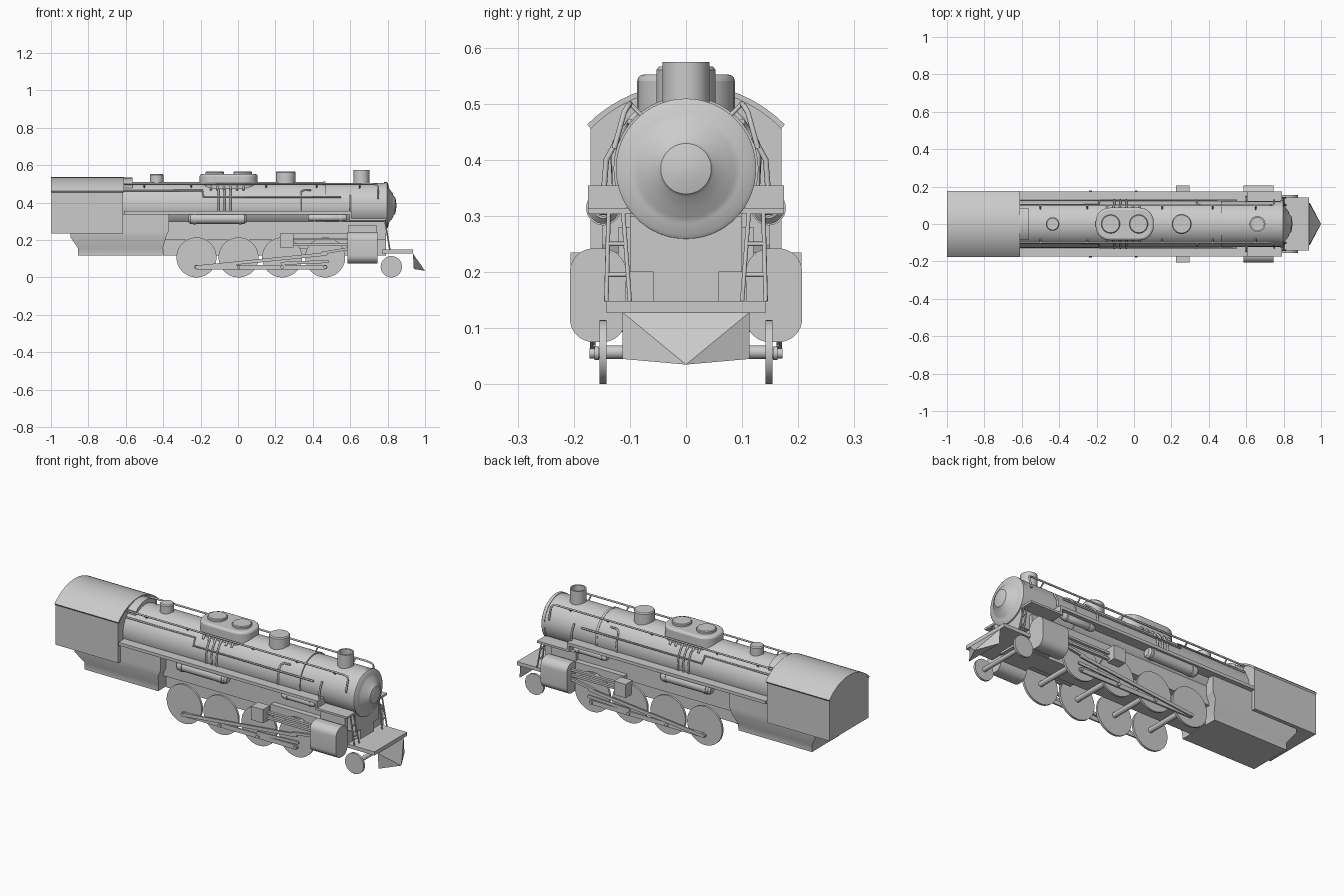
import bpy, bmesh, math
from mathutils import Vector, Matrix

if "Cube" in bpy.data.objects:
    bpy.data.objects.remove(bpy.data.objects["Cube"])

AXES = {'x': Matrix(((0, 0, 1), (1, 0, 0), (0, 1, 0))),
        'y': Matrix(((1, 0, 0), (0, 0, 1), (0, 1, 0))),
        'z': Matrix.Identity(3)}


def finish(name, bm):
    bmesh.ops.recalc_face_normals(bm, faces=bm.faces[:])
    me = bpy.data.meshes.new(name)
    bm.to_mesh(me)
    bm.free()
    ob = bpy.data.objects.new(name, me)
    bpy.context.collection.objects.link(ob)
    bpy.ops.object.select_all(action='DESELECT')
    ob.select_set(True)
    bpy.context.view_layer.objects.active = ob
    bpy.ops.object.shade_smooth_by_angle(angle=math.radians(35))
    return ob


def box(name, x, y, z, axis=None, r=0.0):
    """Box from min/max pairs; edges along `axis` are rounded by r."""
    bm = bmesh.new()
    bmesh.ops.create_cube(bm, size=1)
    for v in bm.verts:
        v.co = [(a + b) / 2 + c * (b - a) for (a, b), c in zip((x, y, z), v.co)]
    if axis:
        i = 'xyz'.index(axis)
        edges = [e for e in bm.edges
                 if abs(e.verts[0].co[i] - e.verts[1].co[i]) > 1e-5]
        bmesh.ops.bevel(bm, geom=edges, offset=r, segments=8, profile=0.5, affect='EDGES')
    return finish(name, bm)


def loft(name, rings):
    """Skin closed rings of points, capping both ends."""
    bm = bmesh.new()
    vs = [[bm.verts.new(p) for p in ring] for ring in rings]
    n = len(vs[0])
    for a, b in zip(vs, vs[1:]):
        for i in range(n):
            bm.faces.new((a[i], a[(i + 1) % n], b[(i + 1) % n], b[i]))
    bm.faces.new(vs[0])
    bm.faces.new(vs[-1])
    return finish(name, bm)


def lathe(name, axis, origin, profile, n=48):
    """Turn (distance, radius) points about an axis."""
    m, o = AXES[axis], Vector(origin)
    rings = [[o + m @ Vector((r * math.cos(2 * math.pi * i / n),
                              r * math.sin(2 * math.pi * i / n), d)) for i in range(n)]
             for d, r in profile]
    return loft(name, rings)


def pipe(name, pts, r=0.005):
    cu = bpy.data.curves.new(name, 'CURVE')
    cu.dimensions = '3D'
    cu.bevel_depth, cu.bevel_resolution, cu.use_fill_caps = r, 2, True
    sp = cu.splines.new('POLY')
    sp.points.add(len(pts) - 1)
    for p, c in zip(sp.points, pts):
        p.co = (*c, 1)
    ob = bpy.data.objects.new(name, cu)
    bpy.context.collection.objects.link(ob)


def rod(name, a, b, y, w, h):
    """Flat bar with rounded ends between two (x, z) points."""
    a, b = Vector(a), Vector(b)
    t = math.atan2(b.y - a.y, b.x - a.x)
    pts = []
    for c, start in ((b, -90), (a, 90)):
        for k in range(9):
            g = t + math.radians(start + k * 22.5)
            pts.append((c.x + h * math.cos(g), c.y + h * math.sin(g)))
    loft(name, [[(px, yy, pz) for px, pz in pts] for yy in (y - w, y + w)])


CZ = 0.384   # boiler axis height


def hug(deg, r=0.131):
    """(y, z) on the boiler at an angle up from horizontal."""
    return r * math.cos(math.radians(deg)), CZ + r * math.sin(math.radians(deg))


# Boiler, smokebox and domed front
lathe('boiler', 'x', (0, 0, CZ), [(-0.62, .127), (0.465, .127)], 64)
lathe('smokebox', 'x', (0, 0, CZ), [(0.46, .122), (0.78, .122), (0.78, .125), (0.797, .125), (0.802, .118),
      (0.806, .098), (0.81, .087), (0.825, .07), (0.833, .05), (0.84, .045), (0.845, .025), (0.847, .005)], 64)
lathe('boiler_band', 'x', (0, 0, CZ), [(0.455, .129), (0.468, .129)], 64)

# Cab with arched roof
def arch(half, eave, peak, n=16):
    s = peak - eave
    R = (half * half + s * s) / (2 * s)
    m = math.asin(half / R)
    return [(R * math.sin(m - 2 * m * i / n), peak - R + R * math.cos(m - 2 * m * i / n))
            for i in range(n + 1)]

walls = [(-.17, .235), (.17, .235)] + arch(.17, .458, .527)
loft('cab', [[(x, y, z) for y, z in walls] for x in (-0.998, -0.615)])
roof = arch(.176, .463, .536) + [(y, z) for y, z in reversed(arch(.17, .455, .527))]
loft('cab_roof', [[(x, y, z) for y, z in roof] for x in (-1.0, -0.61)])
saddle = [(-.085, .45), (.085, .45)] + arch(.085, .50, .533)
loft('turret_cover', [[(x, y, z) for y, z in saddle] for x in (-0.62, -0.565)])

# Firebox and ash pan, tapering in below the cab
def rect(x0, x1, h, z):
    return [(x0, -h, z), (x1, -h, z), (x1, h, z), (x0, h, z)]

loft('firebox', [rect(-0.855, -0.405, .12, .117), rect(-0.855, -0.402, .12, .155),
                 rect(-0.895, -0.385, .15, .215), rect(-0.895, -0.37, .15, .25)])
box('firebox_side', (-0.62, -0.37), (-.15, .15), (.25, .34))

# Frame and cylinder saddle
box('frame_lower', (-0.4, 0.79), (-.058, .058), (.117, .25))
box('frame_upper', (-0.4, 0.79), (-.1, .1), (.2, .30))
box('cylinder_saddle', (0.59, 0.74), (-.12, .12), (.12, .28))

# Stack, domes
lathe('stack', 'z', (0.66, 0, 0), [(.48, .042), (.574, .042), (.574, .034), (.53, .034)])
lathe('sand_dome', 'z', (0.255, 0, 0), [(.46, .053), (.56, .053), (.566, .048)])
lathe('safety_dome', 'z', (-0.435, 0, 0), [(.48, .036), (.548, .036), (.554, .031)])
dome = box('steam_dome', (-0.205, 0.105), (-.087, .087), (.46, .552), 'z', .075)
bev = dome.modifiers.new('soft_edge', 'BEVEL')
bev.width, bev.segments, bev.angle_limit = .012, 3, math.radians(50)
for x in (-0.125, 0.025):
    lathe('dome_lid', 'z', (x, 0, 0), [(.54, .05), (.562, .05), (.566, .046)])

# Pilot deck and pilot
box('pilot_deck', (0.77, 0.935), (-.143, .143), (.128, .148))
bm = bmesh.new()
tl, tr, bl, br, tip, bk = [bm.verts.new(p) for p in (
    (.935, -.113, .128), (.935, .113, .128), (.94, -.113, .045),
    (.94, .113, .045), (1.0, 0, .035), (.935, 0, .128))]
for f in ((tl, bk, tip), (bk, tr, tip), (tl, tip, bl), (tr, br, tip), (bl, tip, br), (tl, bl, br, tr, bk)):
    bm.faces.new(f)
finish('pilot', bm)

# Axles
DRIVERS = (-0.222, 0.003, 0.236, 0.466)
for x in DRIVERS:
    lathe('driver_axle', 'y', (x, 0, .107), [(-.15, .014), (.15, .014)], 20)
lathe('pilot_axle', 'y', (0.82, 0, .057), [(-.15, .012), (.15, .012)], 20)

for s in (-1, 1):
    def bx(name, x, y, z, *a):
        return box(name, x, sorted((s * y[0], s * y[1])), z, *a)

    def pp(name, pts, r=.005):
        pipe(name, [(x, s * y, z) for x, y, z in pts], r)

    # Wheels and running gear
    for x in DRIVERS:
        lathe('driving_wheel', 'y', (x, s * .148, .107), [(-.006, .107), (.006, .107)], 48)
        lathe('crank_pin', 'y', (x, s * .16, .055), [(-.012, .009), (.012, .009)], 16)
    lathe('pilot_wheel', 'y', (0.82, s * .148, .057), [(-.006, .057), (.006, .057)], 40)
    rod('coupling_rod', (-0.222, .055), (0.466, .055), s * .159, .004, .012)
    rod('main_rod', (-0.222, .055), (0.47, .125), s * .167, .004, .009)
    rod('valve_rod', (0.236, .075), (0.48, .085), s * .164, .003, .008)
    rod('piston_rod', (0.45, .13), (0.6, .155), s * .165, .006, .007)
    for z in (.175, .205):
        bx('guide_bar', (0.29, 0.6), (.155, .17), (z - .006, z + .006))
    bx('valve_gear_box', (0.225, 0.297), (.145, .206), (.16, .235))
    bx('gear_bracket', (0.29, 0.59), (.1, .13), (.155, .235))
    bx('cylinder', (0.585, 0.745), (.107, .207), (.075, .242), 'x', .042)

    # Running boards
    bx('running_board', (-0.61, 0.605), (.11, .175), (.337, .354))
    bx('board_step', (0.595, 0.607), (.105, .175), (.303, .354))
    bx('front_board', (0.6, 0.79), (.09, .175), (.303, .314))

    # Air tanks slung under the boards
    for x0, x1, r, z in ((-0.265, 0.045, .031, .314), (0.375, 0.58, .021, .32)):
        lathe('air_tank', 'x', (0, s * .147, z),
              [(x0, r * .6), (x0 + .01, r * .9), (x1 - .01, r * .9), (x1, r * .6)], 28)
        for xb in (x0 + .025, x1 - .04):
            lathe('tank_band', 'x', (xb, s * .147, z), [(0, r), (.015, r)], 28)

    # Front ladders
    pp('ladder_outer_rail', [(.785, .138, .305), (.812, .142, .148)], .004)
    pp('ladder_inner_rail', [(.785, .112, .305), (.812, .1, .148)], .004)
    for z in (.195, .25):
        x = .785 + .027 * (.305 - z) / .157
        pp('ladder_rung', [(x, .107, z), (x, .14, z)], .004)

    # Handrails and boiler piping
    pp('top_handrail', [(-.61, .1, .5), (.72, .1, .5), (.742, .103, .496),
                        (.75, .11, .485), (.75, .128, .42)])
    for x in (-.5, -.25, .15, .42, .65):
        pp('rail_post', [(x, .1, .5), (x, .075, .475)], .004)
    y1, z1 = hug(38)
    y2, z2 = hug(20, .135)
    pp('side_pipe', [(-.61, y1, z1), (-.19, y1, z1), (-.185, y2, z2), (.55, y2, z2)])
    for i in range(6):
        x = -.145 + i * .035
        pp('sand_pipe', [(x, *hug(a)) for a in (62, 54, 46, 40)], .006)
    for x in (-.105, -.073, -.041):
        pp('long_sand_pipe', [(x, *hug(a)) for a in (42, 30, 20, 8, -14)])
    pp('feed_pipe', [(.39, *hug(40)), (.355, *hug(40)), (.34, *hug(36)),
                     (.335, *hug(28)), (.335, *hug(12)), (.335, *hug(-14))])
    pp('board_stay', [(.6, .12, .44), (.6, .142, .40), (.6, .146, .35)])
